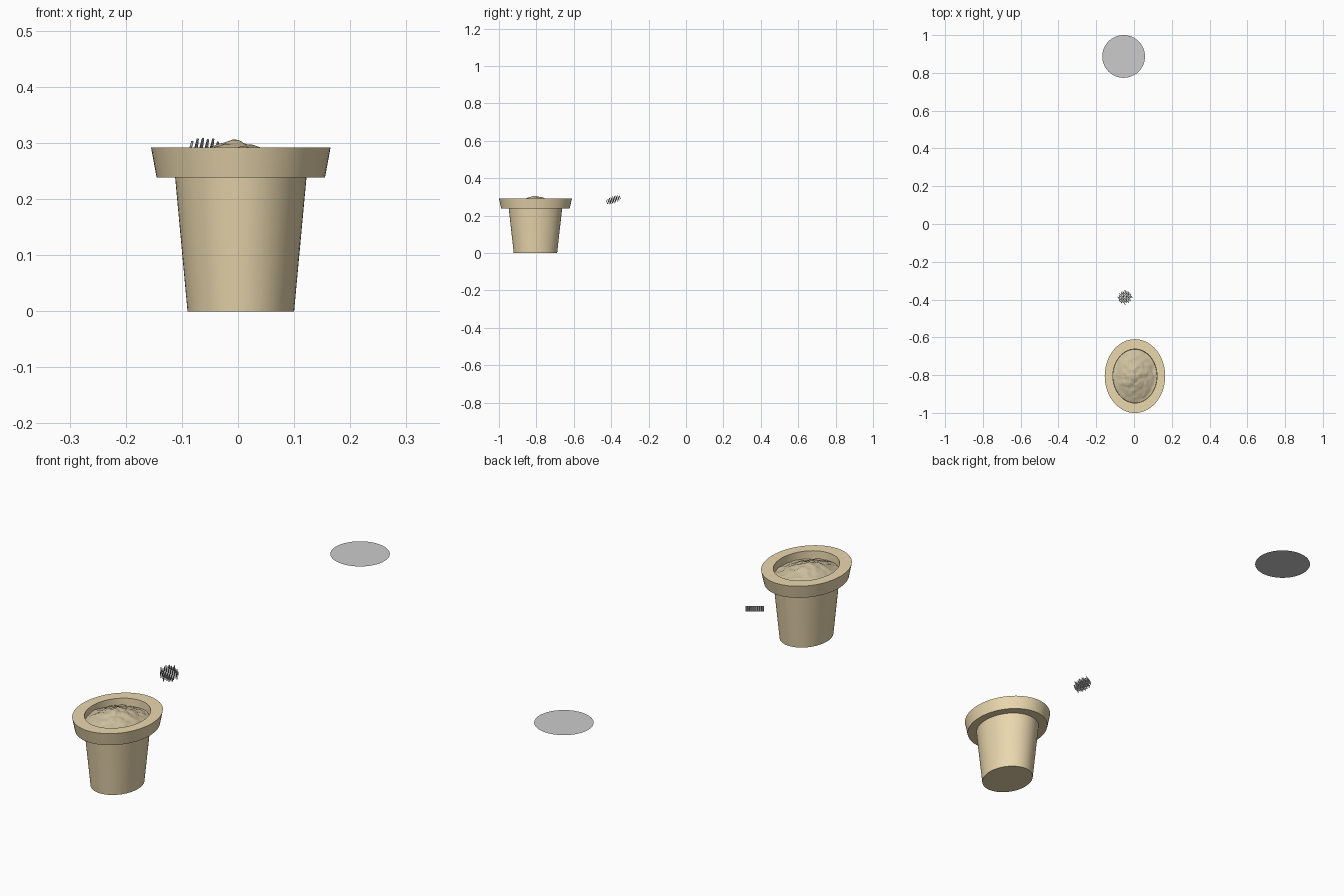
import bpy, bmesh, math
from mathutils import Vector, Matrix, noise

if "Cube" in bpy.data.objects:
    bpy.data.objects.remove(bpy.data.objects["Cube"])

POT = Vector((0.005, -0.805, 0))
SQ = 1.22          # pot is longer in y than in x
SEG = 64


def material(name, rgb):
    m = bpy.data.materials.new(name)
    m.diffuse_color = (*rgb, 1)
    m.use_nodes = True
    m.node_tree.nodes["Principled BSDF"].inputs["Base Color"].default_value = m.diffuse_color
    return m


def make_object(name, bm, mat=None, angle=35):
    bmesh.ops.recalc_face_normals(bm, faces=bm.faces)
    me = bpy.data.meshes.new(name)
    bm.to_mesh(me)
    bm.free()
    ob = bpy.data.objects.new(name, me)
    bpy.context.collection.objects.link(ob)
    if mat:
        me.materials.append(mat)
    bpy.ops.object.select_all(action='DESELECT')
    ob.select_set(True)
    bpy.context.view_layer.objects.active = ob
    bpy.ops.object.shade_smooth_by_angle(angle=math.radians(angle))
    return ob


def ring(bm, r, zfunc):
    pts = []
    for i in range(SEG):
        a = 2 * math.pi * i / SEG
        x, y = r * math.cos(a), r * math.sin(a) * SQ
        pts.append(bm.verts.new((POT.x + x, POT.y + y, zfunc(x, y))))
    return pts


def bridge(bm, a, b):
    for i in range(SEG):
        j = (i + 1) % SEG
        bm.faces.new((a[i], a[j], b[j], b[i]))


clay = material("clay", (0.82, 0.68, 0.42))
earth = material("earth", (0.62, 0.53, 0.35))

# Pot: tapered body, overhanging rim, open mouth
profile = [(0.095, 0), (0.117, 0.238), (0.150, 0.238),
           (0.160, 0.292), (0.117, 0.292), (0.115, 0.24)]
bm = bmesh.new()
rings = [ring(bm, r, lambda x, y, z=z: z) for r, z in profile]
for a, b in zip(rings, rings[1:]):
    bridge(bm, a, b)
bm.faces.new(rings[0][::-1])
make_object("pot", bm, clay)

# Soil: lumpy mound filling the mouth
R = 0.116


def soil_z(x, y):
    d = min(1.0, math.hypot((x + 0.012) / R, y / (R * SQ)))
    lump = noise.noise(Vector((x * 38, y * 38, 2.0))) * 0.005
    lump += noise.noise(Vector((x * 90, y * 90, 7.0))) * 0.002
    return 0.305 - 0.045 * d ** 1.2 + lump


bm = bmesh.new()
N = 24
rings = [ring(bm, R * k / N, soil_z) for k in range(1, N + 1)]
for a, b in zip(rings, rings[1:]):
    bridge(bm, b, a)
centre = bm.verts.new((POT.x, POT.y, soil_z(0, 0)))
for i in range(SEG):
    bm.faces.new((centre, rings[0][i], rings[0][(i + 1) % SEG]))
make_object("soil", bm, earth, 60)

# Spray pins: round tilted grid of short thin rods
normal = Vector((0.24, -0.35, 0.905)).normalized()
tilt = Matrix.Translation((-0.048, -0.388, 0.285)) @ \
    Vector((0, 0, 1)).rotation_difference(normal).to_matrix().to_4x4()
step, reach = 0.0092, 0.0375
bm = bmesh.new()
for i in range(-4, 5):
    for j in range(-4, 5):
        p = Vector((i * step, j * step, 0))
        if p.length <= reach:
            bmesh.ops.create_cone(bm, cap_ends=True, segments=12, radius1=0.0021,
                                  radius2=0.0021, depth=0.02,
                                  matrix=tilt @ Matrix.Translation(p))
make_object("spray_pins", bm)

# Water surface: flat round disc
bm = bmesh.new()
bmesh.ops.create_circle(bm, cap_ends=True, segments=SEG, radius=0.113,
                        matrix=Matrix.Translation((-0.055, 0.887, 0.297)))
make_object("water_disc", bm)
